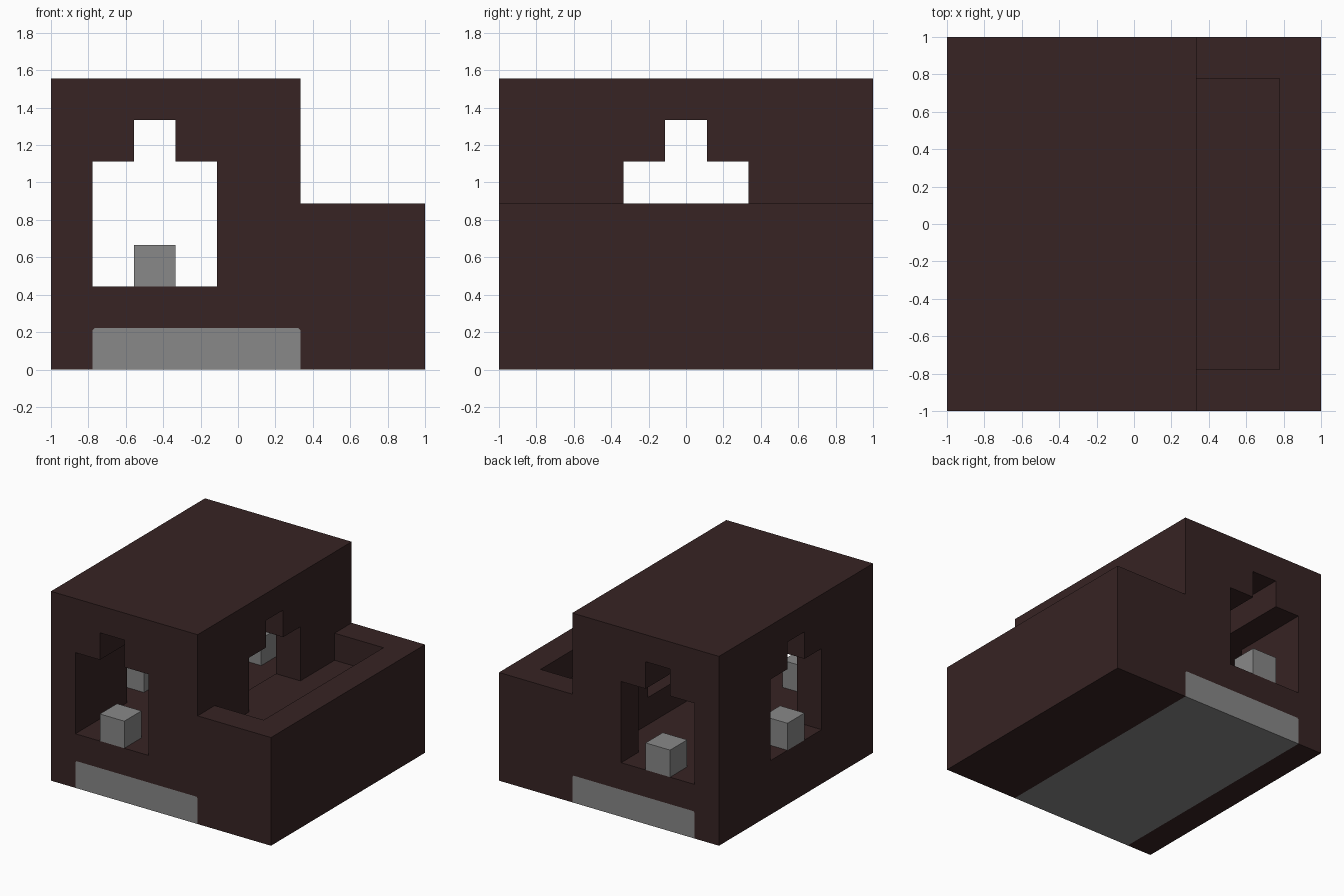
import bpy, bmesh
from mathutils import Vector

if "Cube" in bpy.data.objects:
    bpy.data.objects.remove(bpy.data.objects["Cube"], do_unlink=True)

U = 2 / 9                          # one block of the design grid
ORIGIN = Vector((-1, -1, 0))


def material(name, color):
    m = bpy.data.materials.new(name)
    m.use_nodes = True
    m.diffuse_color = color
    m.node_tree.nodes["Principled BSDF"].inputs["Base Color"].default_value = color
    return m


def prism(name, profile, depth, axis, mat=None):
    """Extrude a 2D profile along x or y; sizes in blocks."""
    start, end = depth
    place = (lambda p, d: (p[0], d, p[1])) if axis == "y" else (lambda p, d: (d, p[0], p[1]))
    bm = bmesh.new()
    face = bm.faces.new([bm.verts.new(ORIGIN + U * Vector(place(p, start))) for p in profile])
    out = bmesh.ops.extrude_face_region(bm, geom=[face])
    moved = [v for v in out["geom"] if isinstance(v, bmesh.types.BMVert)]
    shift = Vector((0, end - start, 0)) if axis == "y" else Vector((end - start, 0, 0))
    bmesh.ops.translate(bm, verts=moved, vec=U * shift)
    bmesh.ops.recalc_face_normals(bm, faces=bm.faces)
    mesh = bpy.data.meshes.new(name)
    bm.to_mesh(mesh)
    bm.free()
    obj = bpy.data.objects.new(name, mesh)
    bpy.context.collection.objects.link(obj)
    if mat:
        mesh.materials.append(mat)
    return obj


def rect(a0, a1, z0, z1):
    return [(a0, z0), (a1, z0), (a1, z1), (a0, z1)]


def carve(target, profile, depth, axis):
    cutter = prism("cutter", profile, depth, axis)
    cutter.hide_render = True
    mod = target.modifiers.new("carve", "BOOLEAN")
    mod.operation, mod.solver, mod.object = "DIFFERENCE", "EXACT", cutter
    bpy.context.view_layer.objects.active = target
    bpy.ops.object.modifier_apply(modifier=mod.name)
    bpy.data.objects.remove(cutter, do_unlink=True)


brown = material("dark brown", (0.038, 0.017, 0.017, 1))
grey = material("mid grey", (0.246, 0.246, 0.246, 1))

# Stepped body: tall hall with a low annex
body = prism("body", [(0, 0), (9, 0), (9, 4), (6, 4), (6, 7), (0, 7)], (0, 9), "y", brown)

# Inner room and the openings in its four walls
carve(body, rect(1, 5, 2, 5), (1, 8), "y")
carve(body, rect(1, 4, 2, 5), (-1, 10), "y")
carve(body, rect(3, 6, 2, 5), (-1, 2), "x")
carve(body, rect(3, 6, 3, 5), (4, 7), "x")

# Narrow notches above the openings, crossing the room
carve(body, rect(2, 3, 4.5, 6), (-1, 10), "y")
carve(body, rect(4, 5, 4.5, 6), (-1, 7), "x")

# Sunken terrace in the annex roof
carve(body, rect(6, 8, 3, 4.5), (1, 8), "y")

# Foundation slab with softened upper corners, set in a slot
C = 0.05
slab = [(1, 0), (6, 0), (6, 1 - C), (6 - C, 1), (1 + C, 1), (1, 1 - C)]
slot = [(x, z if z else -1) for x, z in slab]
carve(body, slot, (-1, 10), "y")
prism("foundation_slab", slab, (0, 9), "y", grey)

# Grey blocks standing in three of the openings
for name, x, y in (("front_block", 2, 0), ("back_block", 2, 8), ("right_block", 0, 4)):
    prism(name, rect(x, x + 1, 2, 3), (y, y + 1), "y", grey)
